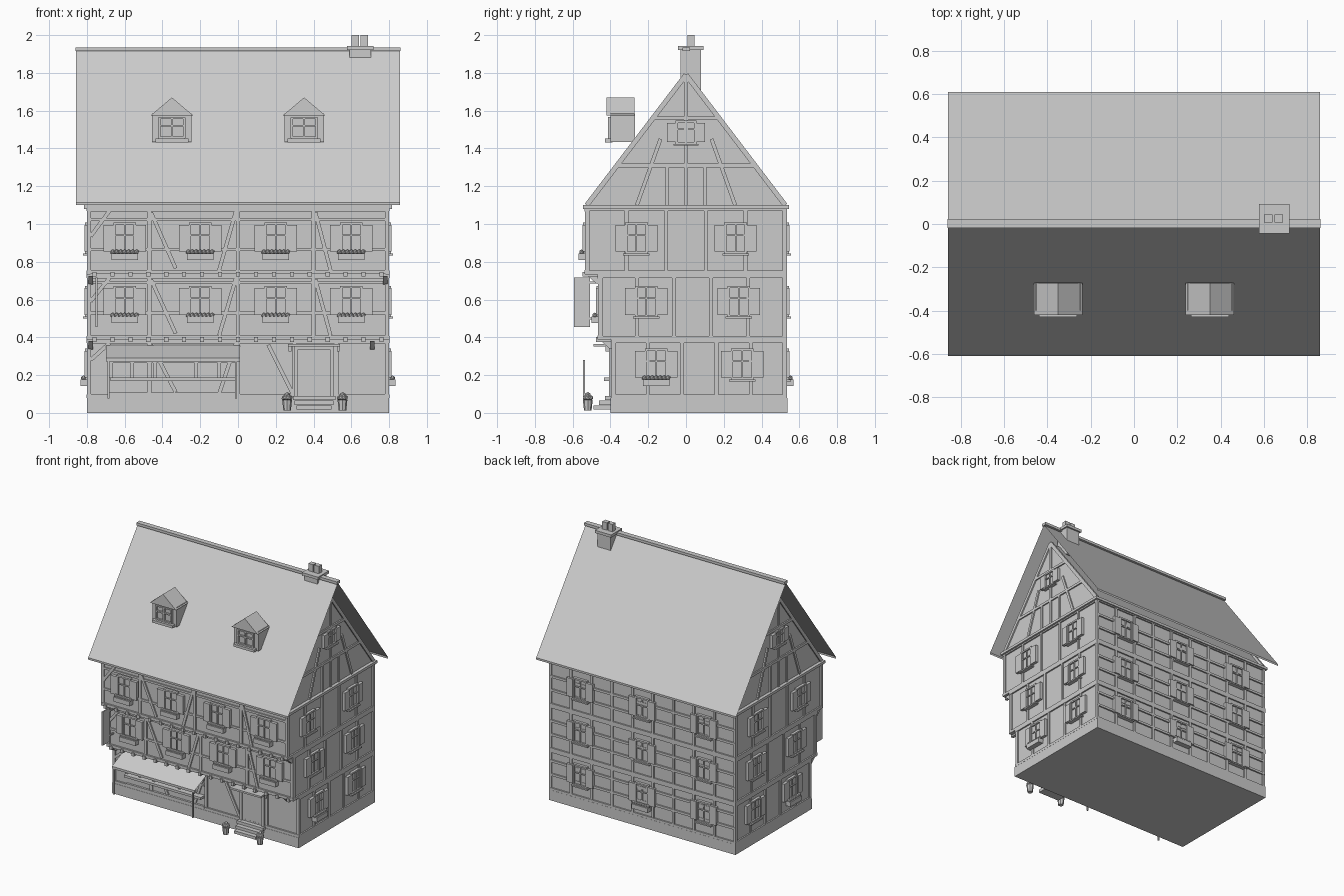
import bpy, bmesh, math
from mathutils import Matrix, Vector

parts = {}


def bm_of(name):
    return parts.setdefault(name, bmesh.new())


def face(origin, u, d):
    # wall frame: u along the wall, d outward, z up
    m = Matrix((u, d, (0, 0, 1))).transposed().to_4x4()
    m.translation = Vector(origin)
    return m


WORLD = Matrix.Identity(4)


def box(name, m, u0, u1, d0, d1, z0, z1):
    t = Matrix.Translation(((u0 + u1) / 2, (d0 + d1) / 2, (z0 + z1) / 2))
    s = Matrix.Diagonal((u1 - u0, d1 - d0, z1 - z0, 1))
    bmesh.ops.create_cube(bm_of(name), size=1, matrix=m @ t @ s)


def bar(name, m, p, q, w=0.02, d0=-0.01, d1=0.01):
    # slanted timber between two (u, z) points
    du, dz = q[0] - p[0], q[1] - p[1]
    t = Matrix.Translation(((p[0] + q[0]) / 2, (d0 + d1) / 2, (p[1] + q[1]) / 2))
    r = Matrix.Rotation(-math.atan2(dz, du), 4, 'Y')
    s = Matrix.Diagonal((math.hypot(du, dz), d1 - d0, w, 1))
    bmesh.ops.create_cube(bm_of(name), size=1, matrix=m @ t @ r @ s)


def polys(name, verts, faces):
    bm = bm_of(name)
    vs = [bm.verts.new(v) for v in verts]
    for f in faces:
        bm.faces.new([vs[i] for i in f])


def ball(name, m, u, d, z, r):
    bmesh.ops.create_icosphere(bm_of(name), subdivisions=1, radius=r,
                               matrix=m @ Matrix.Translation((u, d, z)))


def prism(name, x0, x1, yz):
    n = len(yz)
    polys(name, [(x, y, z) for x in (x0, x1) for y, z in yz],
          [tuple(range(n)), tuple(range(2 * n - 1, n - 1, -1))] +
          [(i, (i + 1) % n, n + (i + 1) % n, n + i) for i in range(n)])


def window(m, u, z, w=0.12, h=0.165, sh=0.052, flowers=False):
    a, b = w / 2, h / 2
    box("window_panes", m, u - a, u + a, 0, 0.008, z - b, z + b)
    for s in (-1, 1):
        e = u + s * (a - 0.006)
        box("window_frames", m, e - 0.006, e + 0.006, 0, 0.02, z - b, z + b)
        f = z + s * (b - 0.006)
        box("window_frames", m, u - a, u + a, 0, 0.02, f - 0.006, f + 0.006)
        c = u + s * (a + sh / 2)
        box("shutters", m, c - sh / 2, c + sh / 2, 0, 0.022, z - b + 0.012, z + b - 0.012)
    box("window_frames", m, u - 0.004, u + 0.004, 0, 0.016, z - b, z + b)
    box("window_frames", m, u - a, u + a, 0, 0.016, z + 0.012, z + 0.02)
    box("window_sills", m, u - a - 0.01, u + a + 0.01, 0, 0.03, z - b - 0.008, z - b + 0.002)
    if flowers:
        box("flower_boxes", m, u - 0.07, u + 0.07, 0.005, 0.045, z - 0.115, z - 0.08)
        for i in range(7):
            ball("flowers", m, u - 0.063 + i * 0.021, 0.028, z - 0.073, 0.014)


# plinth, three jettied storeys and the gable prism
X, YB = 0.79, 0.525
box("plinth", WORLD, -0.8, 0.8, -0.4, 0.537, 0, 0.08)
storeys = [(0.08, 0.39, -0.385, 0.258), (0.39, 0.735, -0.455, 0.59), (0.735, 1.09, -0.525, 0.925)]
for z0, z1, yf, zw in storeys:
    box("walls", WORLD, -X, X, yf, YB, z0, z1)
prism("gable_walls", -X, X, [(-0.525, 1.09), (0.525, 1.09), (0, 1.79)])

sides = [face((X, 0, 0), (0, 1, 0), (1, 0, 0)), face((-X, 0, 0), (0, 1, 0), (-1, 0, 0))]
back = face((0, YB, 0), (1, 0, 0), (0, 1, 0))
T = "timber_frame"

for k, (z0, z1, yf, zw) in enumerate(storeys):
    front = face((0, yf, 0), (1, 0, 0), (0, -1, 0))
    c, w = (yf + YB) / 2, YB - yf
    # side walls: rails, posts and two windows
    for m in sides:
        for z in (z0 + 0.008, z1 - 0.01):
            box(T, m, yf - 0.01, YB + 0.01, -0.01, 0.011, z - 0.01, z + 0.01)
        for f in (-0.495, -0.3, -0.1, 0.1, 0.3, 0.495):
            box(T, m, c + f * w - 0.01, c + f * w + 0.01, -0.01, 0.01, z0, z1)
        for i in (-1, 1):
            window(m, c + i * w / 4, zw, flowers=(k == 0 and i == -1))
    # back wall: timber grid and three windows
    for z in (z0 + 0.008, z0 + 0.12, z0 + 0.225, z1 - 0.01):
        box(T, back, -0.8, 0.8, -0.01, 0.011, z - 0.009, z + 0.009)
    for i in range(10):
        x = -0.79 + i * 1.58 / 9
        box(T, back, x - 0.01, x + 0.01, -0.01, 0.01, z0, z1)
    for i in (-1, 0, 1):
        window(back, i * 0.53, zw, flowers=(k == 0 and i == 0))
    # front wall timber
    for z in (z0 + 0.01, z1 - 0.012):
        box(T, front, -0.8, 0.8, -0.01, 0.013, z - 0.011, z + 0.011)
    for x in (-0.788, -0.47, 0, 0.3 if k == 0 else 0.4, 0.52 if k == 0 else 0.4, 0.788):
        box(T, front, x - 0.011, x + 0.011, -0.01, 0.01, z0, z1)
    bar(T, front, (-0.46, z1 - 0.03), (-0.33, z0 + 0.03))
    bar(T, front, (-0.1, z0 + 0.02), (-0.01, z1 - 0.02))
    bar(T, front, (0.16 if k == 0 else 0.41, z1 - 0.03), (0.29 if k == 0 else 0.49, z0 + 0.02))
    bar(T, front, (-0.78, z0 + 0.2), (-0.68, z1 - 0.02))
    if k:
        for z in (zw + 0.1, zw - 0.06):
            box(T, front, -0.79, 0.79, -0.01, 0.008, z - 0.008, z + 0.008)
        for x in (-0.6, -0.2, 0.2, 0.6):
            window(front, x, zw, flowers=True)
        # jetty joist ends and corner corbels
        for i in range(17):
            x = -0.76 + i * 0.095
            box("joists", front, x - 0.011, x + 0.011, -0.08, 0.022, z0 - 0.014, z0 + 0.012)
        for x in (-0.78, 0.78 if k == 2 else 0.71):
            prism("corbels", x - 0.012, x + 0.012,
                  [(yf + 0.005, z0 - 0.01), (yf + 0.07, z0 - 0.01), (yf + 0.07, z0 - 0.055), (yf + 0.05, z0 - 0.05)])

# eave plate and gable framing on both ends
box(T, WORLD, -0.815, 0.815, -0.545, 0.545, 1.08, 1.1)
for m in sides:
    for s in (-1, 1):
        bar(T, m, (s * 0.525, 1.1), (0, 1.79), 0.026)
        bar(T, m, (s * 0.26, 1.1), (s * 0.135, 1.45))
        box(T, m, s * 0.1 - 0.009, s * 0.1 + 0.009, -0.01, 0.01, 1.1, 1.31)
    for z in (1.31, 1.56):
        h = (1.79 - z) * 0.75
        box(T, m, -h, h, -0.01, 0.01, z - 0.01, z + 0.01)
    box(T, m, -0.01, 0.01, -0.01, 0.01, 1.1, 1.78)
    window(m, 0, 1.485, 0.11, 0.125, 0.045)

# thin roof sheets with eave edge, ridge cap
R = 0.858
for s in (-1, 1):
    polys("roof", [(-R, s * 0.61, 1.1), (R, s * 0.61, 1.1), (R, s * 0.61, 1.115),
                   (-R, s * 0.61, 1.115), (R, 0, 1.92), (-R, 0, 1.92)],
          [(0, 1, 2, 3), (3, 2, 4, 5)])
box("ridge_cap", WORLD, -0.86, 0.86, -0.018, 0.022, 1.915, 1.935)

# dormers
for x in (-0.35, 0.35):
    m = face((x, -0.4, 0), (1, 0, 0), (0, -1, 0))
    box("dormer_bodies", m, -0.104, 0.104, -0.13, 0, 1.435, 1.585)
    polys("dormer_roofs", [(x + a, y, z) for y in (-0.42, -0.272)
                           for a, z in ((-0.112, 1.575), (0.112, 1.575), (0, 1.67))],
          [(0, 1, 2), (5, 4, 3), (0, 2, 5, 3), (1, 4, 5, 2), (0, 3, 4, 1)])
    for u in (-0.065, 0, 0.065):
        box("dormer_windows", m, u - 0.006, u + 0.006, 0, 0.014, 1.455, 1.565)
    for z in (1.458, 1.52, 1.562):
        box("dormer_windows", m, -0.07, 0.07, 0, 0.014, z - 0.005, z + 0.005)
    box("dormer_sills", m, -0.088, 0.088, -0.01, 0.03, 1.432, 1.452)

# chimney with two pots
box("chimney", WORLD, 0.59, 0.705, -0.03, 0.08, 1.7, 1.93)
box("chimney_cap", WORLD, 0.578, 0.717, -0.043, 0.092, 1.922, 1.943)
for x in (0.62, 0.668):
    box("chimney_pots", WORLD, x - 0.02, x + 0.02, 0.008, 0.044, 1.94, 2.0)

# shop front: awning, posts, counter and windows
G = face((0, -0.385, 0), (1, 0, 0), (0, -1, 0))
polys("awning", [(-0.7, -0.39, 0.36), (0.01, -0.39, 0.36), (0.01, -0.545, 0.29),
                 (-0.7, -0.545, 0.29), (-0.7, -0.545, 0.272), (0.01, -0.545, 0.272)],
      [(0, 1, 2, 3), (3, 2, 5, 4)])
for x in (-0.685, -0.01):
    box("awning_posts", G, x - 0.005, x + 0.005, 0.15, 0.16, 0.075, 0.28)
box("shop_counter", G, -0.675, -0.015, 0, 0.05, 0.17, 0.188)
for x in (-0.67, -0.56, -0.44, -0.22, -0.1):
    box("shop_mullions", G, x - 0.009, x + 0.009, 0, 0.022, 0.188, 0.29)
for z in (0.1, 0.27):
    box("shop_mullions", G, -0.68, -0.01, 0, 0.016, z - 0.007, z + 0.007)

# door, canopy, lanterns, steps
box("door", G, 0.315, 0.49, 0, 0.012, 0.08, 0.34)
for x in (0.308, 0.497):
    box("door_frame", G, x - 0.01, x + 0.01, 0, 0.022, 0.08, 0.35)
box("door_frame", G, 0.298, 0.507, 0, 0.022, 0.335, 0.352)
box("door_canopy", G, 0.265, 0.54, 0, 0.105, 0.352, 0.366)
for x in (0.275, 0.53):
    box("lanterns", G, x - 0.007, x + 0.007, 0.02, 0.04, 0.325, 0.365)
for i in range(3):
    box("steps", WORLD, 0.29 - 0.01 * i + 0.02, 0.515 - 0.01 * (2 - i),
        -0.49 + i * 0.03, -0.39, 0.025 * i + 0.018, 0.025 * i + 0.04)
# planters with bushes
for x in (0.26, 0.553):
    bmesh.ops.create_cone(bm_of("planters"), cap_ends=True, segments=8, radius1=0.02, radius2=0.026,
                          depth=0.055, matrix=Matrix.Translation((x, -0.52, 0.04)))
    for i in range(6):
        a = i * math.pi / 3
        ball("bushes", WORLD, x + 0.015 * math.cos(a), -0.52 + 0.015 * math.sin(a), 0.08, 0.016)
    ball("bushes", WORLD, x, -0.52, 0.093, 0.018)

# hanging sign board on a bracket
box("sign_board", WORLD, -0.755, -0.745, -0.592, -0.507, 0.456, 0.716)
for z in (0.5, 0.69):
    box("sign_bracket", WORLD, -0.755, -0.745, -0.507, -0.45, z - 0.005, z + 0.005)

# turn every collected part into an object
for name, bm in parts.items():
    bmesh.ops.recalc_face_normals(bm, faces=bm.faces)
    me = bpy.data.meshes.new(name)
    bm.to_mesh(me)
    bm.free()
    bpy.context.collection.objects.link(bpy.data.objects.new(name, me))
